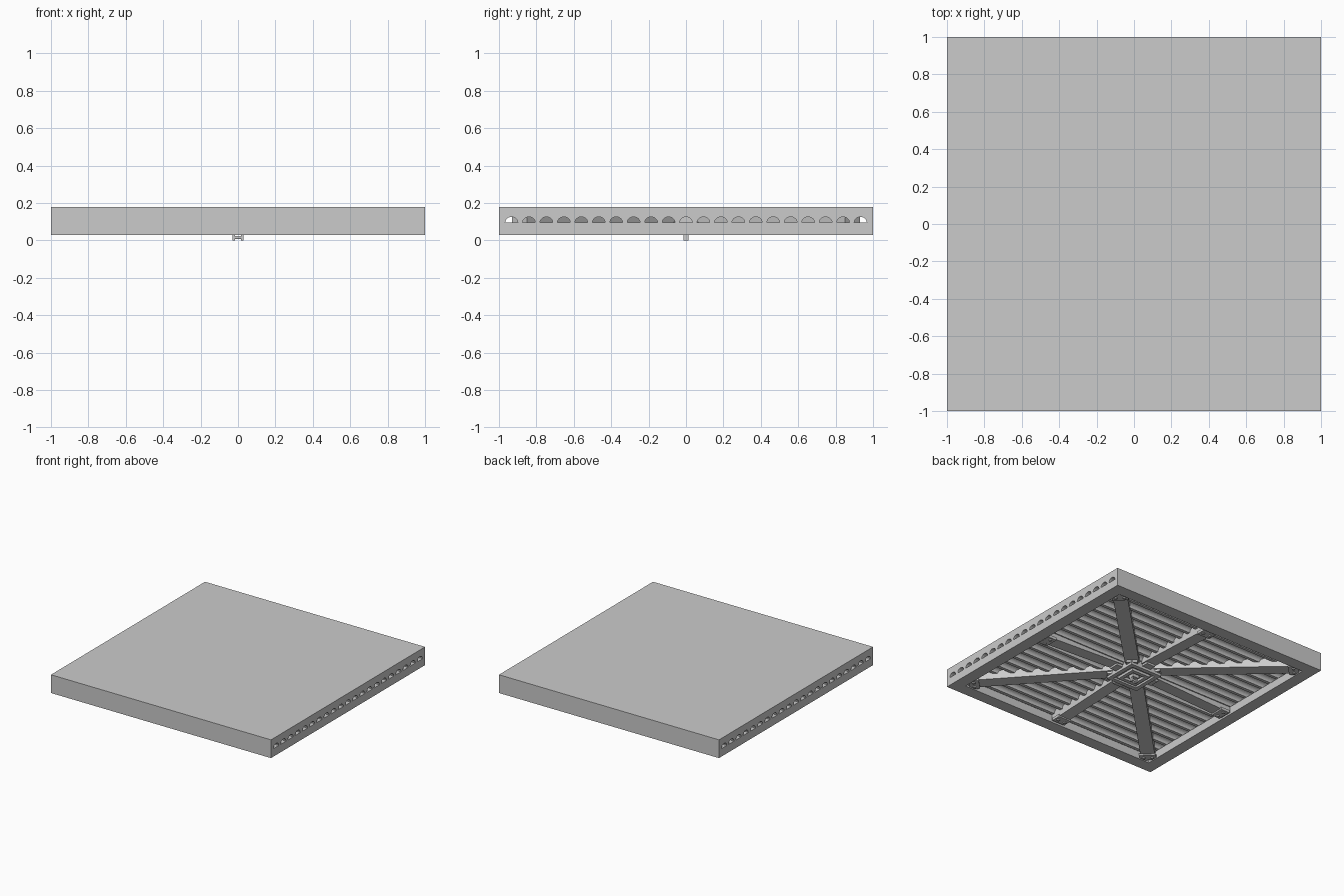
import bpy, bmesh, math
from mathutils import Matrix, Vector

if "Cube" in bpy.data.objects:
    bpy.data.objects.remove(bpy.data.objects["Cube"])


def finish(name, bm):
    bmesh.ops.recalc_face_normals(bm, faces=bm.faces[:])
    me = bpy.data.meshes.new(name)
    bm.to_mesh(me)
    bm.free()
    ob = bpy.data.objects.new(name, me)
    bpy.context.collection.objects.link(ob)
    return ob


def prism(name, pts, vec, matrix=None):
    """Extrude a closed planar outline along a vector."""
    bm = bmesh.new()
    face = bm.faces.new([bm.verts.new(p) for p in pts])
    ext = bmesh.ops.extrude_face_region(bm, geom=[face])
    verts = [g for g in ext["geom"] if isinstance(g, bmesh.types.BMVert)]
    bmesh.ops.translate(bm, verts=verts, vec=Vector(vec))
    if matrix:
        bm.transform(matrix)
    return finish(name, bm)


def box(name, x0, x1, y0, y1, z0, z1, matrix=None):
    pts = [(x0, y0, z0), (x1, y0, z0), (x1, y1, z0), (x0, y1, z0)]
    return prism(name, pts, (0, 0, z1 - z0), matrix)


def cylinder(name, r, depth, matrix, sides=12):
    bm = bmesh.new()
    bmesh.ops.create_cone(bm, cap_ends=True, segments=sides, radius1=r, radius2=r,
                          depth=depth, matrix=matrix)
    return finish(name, bm)


def square_ring(name, outer, inner, z0, z1):
    """Square frame with a square opening."""
    bm = bmesh.new()
    rings = []
    for half, z in ((outer, z0), (outer, z1), (inner, z1), (inner, z0)):
        rings.append([bm.verts.new((sx * half, sy * half, z))
                      for sx, sy in ((-1, -1), (1, -1), (1, 1), (-1, 1))])
    for a, b in zip(rings, rings[1:] + rings[:1]):
        for i in range(4):
            j = (i + 1) % 4
            bm.faces.new((a[i], a[j], b[j], b[i]))
    return finish(name, bm)


CEIL, TOP, RIM_Z = 0.095, 0.18, 0.03

# Top slab with half-round channels running through along x
COUNT, PITCH, SEG = 21, 0.0933, 12
outline = [(-1, -1, TOP), (-1, -1, CEIL)]
for i in range(COUNT):
    yc = (i - (COUNT - 1) / 2) * PITCH
    for k in range(SEG + 1):
        a = math.pi * (1 - k / SEG)
        outline.append((-1, yc + 0.034 * math.cos(a), CEIL + 0.031 * math.sin(a)))
outline += [(-1, 1, CEIL), (-1, 1, TOP)]
prism("channelled_slab", outline, (2, 0, 0))

# Skirt around the open underside
square_ring("rim", 1.0, 0.9, RIM_Z, CEIL)

# Eight radiating beams, rising toward the hub, with end plates and bolts
for i in range(8):
    rot = Matrix.Rotation(i * math.pi / 4, 4, 'Z')
    end = 1.259 if i % 2 else 0.9
    w = 0.055 if i % 2 else 0.05
    side = [(0.1, -w, 0.08), (end, -w, 0.045), (end, -w, 0.126), (0.1, -w, 0.126)]
    prism("beam", side, (0, 2 * w, 0), rot)
    box("beam_end_plate", end - 0.09, end - 0.012, -w - 0.008, w + 0.008, 0.038, 0.06, rot)
    box("beam_root_block", 0.13, 0.2, -w * 0.8, w * 0.8, 0.06, 0.1, rot)
    for s in (-1, 1):
        cylinder("bolt", 0.013, 0.014,
                 rot @ Matrix.Translation((end - 0.05, s * 0.032, 0.036)), 6)

# Stepped square hub
box("hub_plate", -0.145, 0.145, -0.145, 0.145, 0.055, 0.1)
square_ring("hub_frame", 0.145, 0.11, 0.04, 0.055)
square_ring("hub_inner_frame", 0.085, 0.055, 0.035, 0.055)

# Central lug pair with a cross pin
box("lug_base", -0.03, 0.03, -0.025, 0.025, 0.03, 0.055)
for s in (-1, 1):
    box("lug", s * 0.022 - 0.007, s * 0.022 + 0.007, -0.014, 0.014, 0.0, 0.032)
cylinder("lug_pin", 0.009, 0.04,
         Matrix.Translation((0, 0, 0.016)) @ Matrix.Rotation(math.pi / 2, 4, 'Y'))
